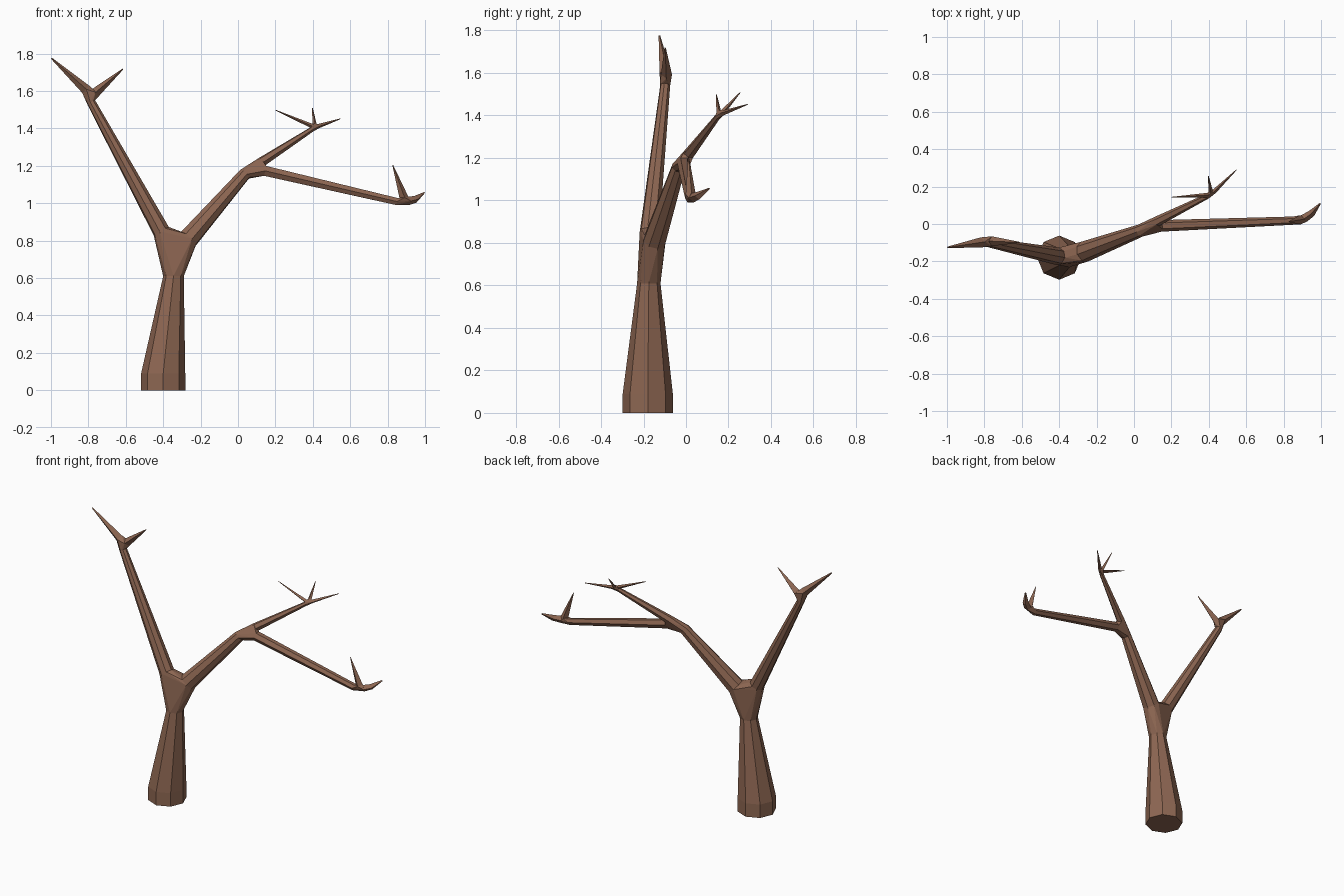
import bpy, bmesh
from math import cos, sin, pi
from mathutils import Vector

if "Cube" in bpy.data.objects:
    bpy.data.objects.remove(bpy.data.objects["Cube"])

bark = bpy.data.materials.new("bark")
bark.diffuse_color = (0.27, 0.135, 0.085, 1)
bark.use_nodes = True
bark.node_tree.nodes["Principled BSDF"].inputs["Base Color"].default_value = bark.diffuse_color


def ring(center, radius, axis, sides):
    """Regular polygon of points around center, facing along axis."""
    q = Vector(axis).to_track_quat('Z', 'Y')
    return [Vector(center) + q @ Vector((radius * cos(2 * pi * i / sides),
                                         radius * sin(2 * pi * i / sides), 0))
            for i in range(sides)]


def add_object(name, bm):
    bmesh.ops.recalc_face_normals(bm, faces=bm.faces)
    mesh = bpy.data.meshes.new(name)
    bm.to_mesh(mesh)
    bm.free()
    mesh.materials.append(bark)
    bpy.context.collection.objects.link(bpy.data.objects.new(name, mesh))


def limb(name, path, sides=8, axis=None, cap_start=False, cap_end=False):
    """Tapered tube through (x, y, z, radius) stations; returns its first and last ring."""
    axis = axis or Vector(path[-1][:3]) - Vector(path[0][:3])
    rings = [ring(p[:3], p[3], axis, sides) for p in path]
    bm = bmesh.new()
    vs = [[bm.verts.new(c) for c in r] for r in rings]
    for a, b in zip(vs, vs[1:]):
        for i in range(sides):
            j = (i + 1) % sides
            bm.faces.new((a[i], a[j], b[j], b[i]))
    if cap_start:
        bm.faces.new(vs[0][::-1])
    if cap_end:
        bm.faces.new(vs[-1])
    add_object(name, bm)
    return rings[0], rings[-1]


def fork(name, rings):
    """Faceted joint: hull around the limb ends, left open where limbs attach."""
    bm = bmesh.new()
    groups = [[bm.verts.new(c) for c in r] for r in rings]
    owner = {v: k for k, g in enumerate(groups) for v in g}
    bmesh.ops.convex_hull(bm, input=bm.verts[:])
    inner = [f for f in bm.faces if len({owner.get(v) for v in f.verts}) == 1]
    bmesh.ops.delete(bm, geom=inner, context='FACES')
    bmesh.ops.delete(bm, geom=[v for v in bm.verts if not v.link_faces], context='VERTS')
    bmesh.ops.dissolve_limit(bm, angle_limit=0.05, verts=bm.verts[:], edges=bm.edges[:])
    add_object(name, bm)


def twigs(name, end_ring, paths):
    """Pointed twigs joined to a limb end by a small fork."""
    starts = [limb(f"{name}_twig_{i + 1}", p, 4, cap_end=True)[0]
              for i, p in enumerate(paths)]
    fork(f"{name}_tip_fork", [end_ring] + starts)


# Trunk, flared at the ground
_, trunk_top = limb("trunk", [(-0.40, -0.18, 0, 0.118), (-0.40, -0.18, 0.09, 0.118),
                              (-0.345, -0.175, 0.61, 0.055)],
                    axis=(0, 0, 1), cap_start=True)

# Two main limbs and the crotch between them
left_a, left_b = limb("left_limb", [(-0.41, -0.172, 0.85, 0.047),
                                    (-0.785, -0.098, 1.54, 0.024)])
right_a, right_b = limb("right_limb", [(-0.265, -0.148, 0.81, 0.056),
                                       (0.035, -0.035, 1.155, 0.034)])
fork("trunk_fork", [trunk_top, left_a, right_a])

# Right limb splits into an upper and a lower branch
upper_a, upper_b = limb("upper_branch", [(0.125, 0.015, 1.22, 0.027),
                                         (0.395, 0.15, 1.395, 0.014)], 6)
lower_a, lower_b = limb("lower_branch", [(0.145, -0.01, 1.173, 0.031),
                                         (0.85, 0.018, 1.009, 0.022)], 6)
fork("right_limb_fork", [right_b, upper_a, lower_a])

# Twigs at the branch ends
twigs("left_limb", left_b, [
    [(-0.815, -0.098, 1.61, 0.027), (-0.997, -0.125, 1.775, 0.004)],
    [(-0.76, -0.092, 1.593, 0.026), (-0.615, -0.098, 1.718, 0.003)]])
twigs("upper_branch", upper_b, [
    [(0.395, 0.155, 1.413, 0.012), (0.20, 0.143, 1.498, 0.002)],
    [(0.41, 0.175, 1.418, 0.012), (0.398, 0.255, 1.508, 0.002)],
    [(0.43, 0.175, 1.412, 0.012), (0.548, 0.29, 1.452, 0.002)]])
twigs("lower_branch", lower_b, [
    [(0.887, 0.022, 1.03, 0.024), (0.827, 0.012, 1.205, 0.002)],
    [(0.91, 0.03, 1.012, 0.023), (0.95, 0.057, 1.022, 0.019), (0.996, 0.11, 1.056, 0.004)]])
